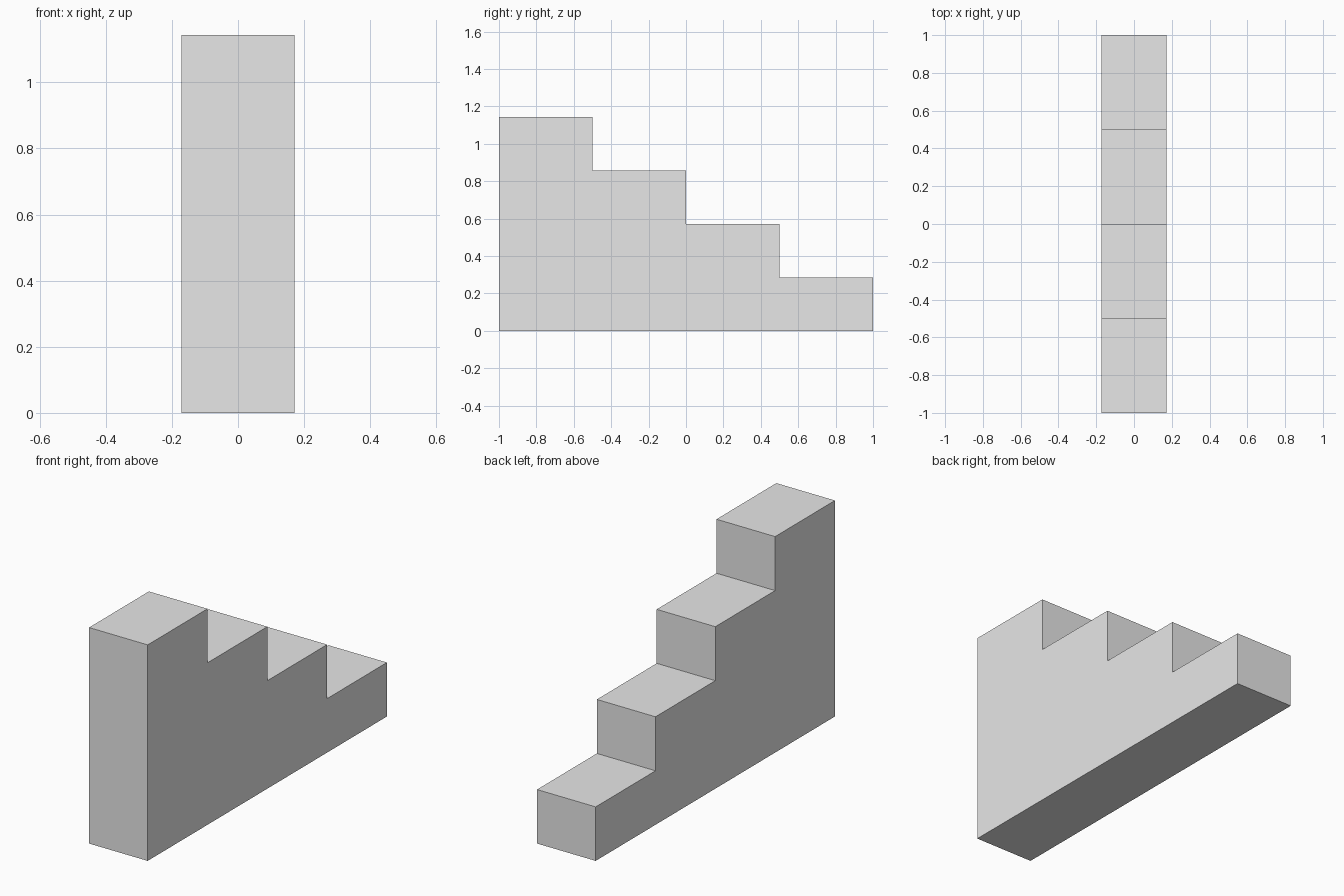
import bpy
import bmesh

cube = bpy.data.objects.get("Cube")
if cube:
    bpy.data.objects.remove(cube, do_unlink=True)

STEPS = 4
WIDTH = 0.343
TREAD = 2 / STEPS
RISE = 2 / 7

# Plain grey material
grey = bpy.data.materials.new("plain grey")
grey.use_nodes = True
colour = (0.8, 0.8, 0.8, 1)
grey.diffuse_color = colour
grey.node_tree.nodes["Principled BSDF"].inputs["Base Color"].default_value = colour

# Stepped side profile, tallest at the front
profile = [(-1, 0)]
for i in range(STEPS):
    height = RISE * (STEPS - i)
    start = -1 + i * TREAD
    profile += [(start, height), (start + TREAD, height)]
profile.append((1, 0))

# Extrude the profile across the width into one solid staircase
bm = bmesh.new()
side = bm.faces.new([bm.verts.new((-WIDTH / 2, y, z)) for y, z in profile])
extruded = bmesh.ops.extrude_face_region(bm, geom=[side], use_keep_orig=True)
moved = [v for v in extruded["geom"] if isinstance(v, bmesh.types.BMVert)]
bmesh.ops.translate(bm, vec=(WIDTH, 0, 0), verts=moved)
bmesh.ops.recalc_face_normals(bm, faces=bm.faces)

mesh = bpy.data.meshes.new("staircase")
bm.to_mesh(mesh)
bm.free()
mesh.materials.append(grey)
stairs = bpy.data.objects.new("staircase", mesh)
bpy.context.collection.objects.link(stairs)
